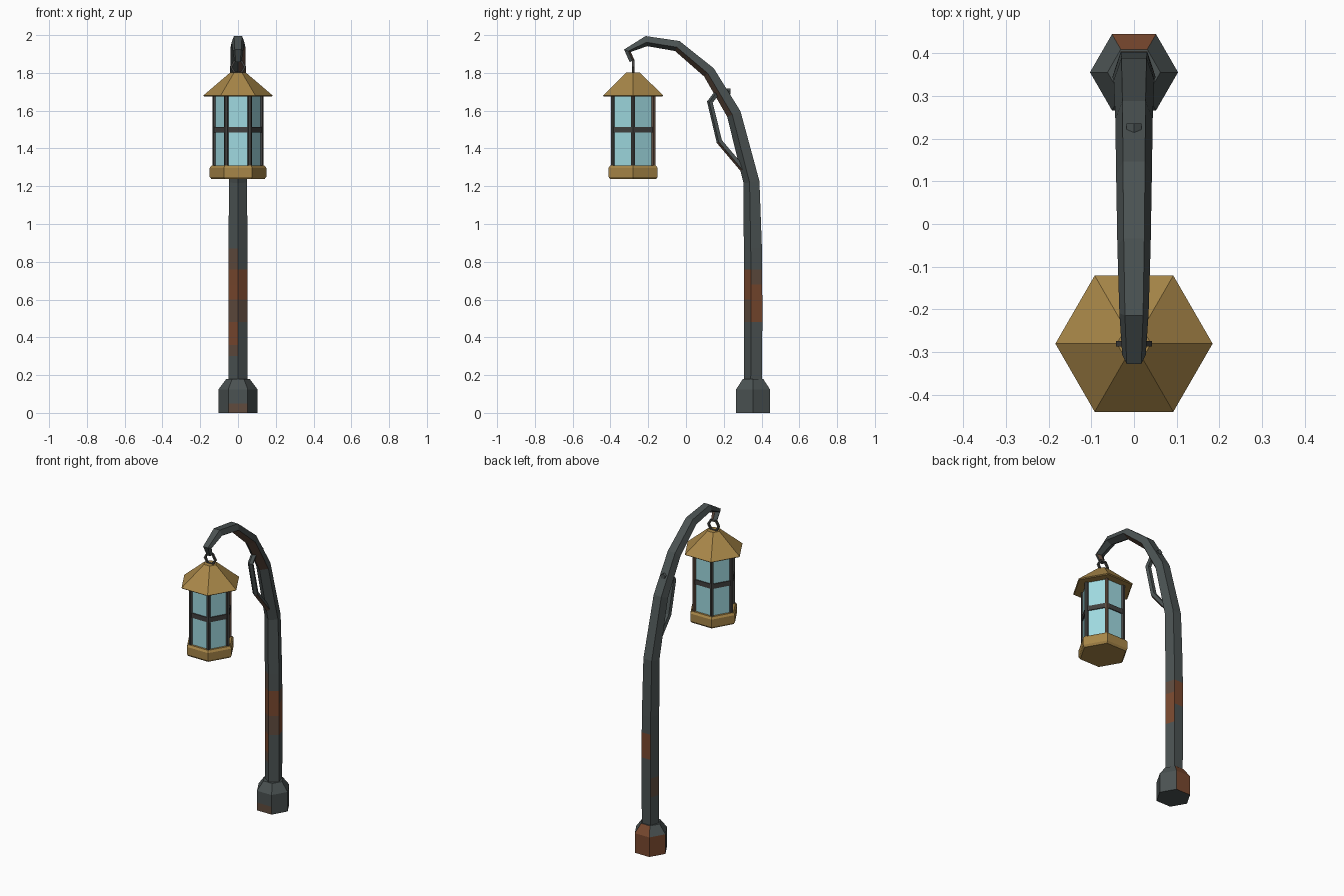
import bpy, bmesh, math
from mathutils import Vector

cube = bpy.data.objects.get("Cube")
if cube:
    bpy.data.objects.remove(cube, do_unlink=True)


def material(name, r, g, b):
    m = bpy.data.materials.new(name)
    m.use_nodes = True
    m.diffuse_color = (r, g, b, 1)
    bsdf = m.node_tree.nodes["Principled BSDF"]
    bsdf.inputs["Base Color"].default_value = (r, g, b, 1)
    bsdf.inputs["Roughness"].default_value = 0.8
    return m


IRON = material("dark iron", 0.07, 0.085, 0.085)
RUST = material("rust", 0.19, 0.065, 0.028)
STAIN = material("faint rust", 0.115, 0.07, 0.048)
BRASS = material("brass", 0.39, 0.24, 0.065)
GLASS = material("pale blue glass", 0.35, 0.70, 0.75)
FRAME = material("window frame", 0.055, 0.053, 0.05)


def loft(name, rings, mats, rule=None, closed=False):
    """Skin a list of rings; rule(side, centre) picks the material slot."""
    bm = bmesh.new()
    rows = [[bm.verts.new(p) for p in ring] for ring in rings]
    n = len(rows[0])
    pairs = list(zip(rows, rows[1:]))
    if closed:
        pairs.append((rows[-1], rows[0]))
    for a, b in pairs:
        for k in range(n):
            j = (k + 1) % n
            f = bm.faces.new((a[k], a[j], b[j], b[k]))
            if rule:
                f.material_index = rule(k, f.calc_center_median())
    if not closed:
        bm.faces.new(rows[0])
        bm.faces.new(rows[-1])
    bmesh.ops.recalc_face_normals(bm, faces=bm.faces)
    mesh = bpy.data.meshes.new(name)
    bm.to_mesh(mesh)
    bm.free()
    for m in mats:
        mesh.materials.append(m)
    obj = bpy.data.objects.new(name, mesh)
    bpy.context.collection.objects.link(obj)
    return obj


def hexagon(y, z, r, x=0):
    return [Vector((x + r * math.cos(k * math.pi / 3),
                    y + r * math.sin(k * math.pi / 3), z)) for k in range(6)]


def hex_stack(name, y, profile, mats, rule=None, closed=False, x=0):
    return loft(name, [hexagon(y, z, r, x) for r, z in profile], mats, rule, closed)


def bent_tube(path, sides):
    """Rings along a path in the yz plane: (y, z, half width, half depth)."""
    pts = [Vector((0, p[0], p[1])) for p in path]
    rings = []
    for i, c in enumerate(pts):
        t = Vector()
        if i > 0:
            t += (c - pts[i - 1]).normalized()
        if i < len(pts) - 1:
            t += (pts[i + 1] - c).normalized()
        t.normalize()
        out = Vector((0, t.z, -t.y))
        w, d = path[i][2:]
        angles = [math.pi + k * math.tau / sides for k in range(sides)]
        rings.append([c + Vector((w * math.sin(a), 0, 0)) + out * d * math.cos(a)
                      for a in angles])
    return rings


# Foot of the post
def foot_rust(side, c):
    if side == 1 or (side == 2 and c.z < 0.12):
        return 1
    return 2 if side == 4 and c.z < 0.05 else 0


POST_Y = 0.355
hex_stack("post_foot", POST_Y, [(0.103, 0), (0.103, 0.05), (0.103, 0.125), (0.062, 0.18)],
          [IRON, RUST, STAIN], foot_rust)

# Post and curved arm, five sided with a ridge on the inner side
post = [(0.357 + 0.004 * math.sin(z * 3), z, 0.053, 0.053)
        for z in (0.15, 0.3, 0.36, 0.48, 0.6, 0.68, 0.76, 0.87)]
arm = [(0.351, 1.222, 0.05, 0.047), (0.257, 1.584, 0.046, 0.042),
       (0.124, 1.805, 0.044, 0.037), (-0.045, 1.945, 0.041, 0.032),
       (-0.21, 1.971, 0.036, 0.03), (-0.312, 1.918, 0.029, 0.021),
       (-0.287, 1.862, 0.02, 0.015)]
# side, low, high, material slot
PATCHES = [(0, 0.3, 0.36, 2), (0, 0.36, 0.48, 1), (0, 0.48, 0.6, 2), (0, 0.6, 0.76, 1),
           (0, 0.76, 0.87, 2), (1, 0.36, 0.48, 2), (2, 0.6, 0.76, 1), (3, 0.48, 0.6, 1),
           (3, 0.6, 0.68, 1), (3, 0.68, 0.76, 2), (4, 0.48, 0.6, 2), (4, 0.6, 0.76, 1),
           (4, 1.65, 1.9, 2)]


def post_rust(side, c):
    for s, low, high, slot in PATCHES:
        if s == side and low < c.z < high:
            return slot
    return 0


loft("post_and_arm", bent_tube(post + arm, 5), [IRON, RUST, STAIN], post_rust)

# Brace loop on the inner side of the arm
brace = [(0.32, 1.27), (0.178, 1.437), (0.128, 1.645), (0.17, 1.70), (0.235, 1.70)]
loft("arm_brace", bent_tube([(y, z, 0.018, 0.017) for y, z in brace], 5),
     [IRON, STAIN], lambda side, c: int(c.z < 1.38 and side in (0, 4)))

# Hanging ring, six sided, facing the front
LAMP_Y = -0.28
ring = []
for k in range(6):
    a = k * math.pi / 3
    d = Vector((math.cos(a), 0, math.sin(a)))
    centre = Vector((0, LAMP_Y, 1.832)) + d * 0.036
    ring.append([centre + d * 0.009 * math.cos(b) + Vector((0, 0.009 * math.sin(b), 0))
                 for b in (math.tau * j / 4 + math.pi / 4 for j in range(4))])
loft("hanging_ring", ring, [FRAME], closed=True)

# Lantern body
hex_stack("lantern_roof", LAMP_Y, [(0.178, 1.675), (0.184, 1.68), (0.04, 1.803)], [BRASS])
hex_stack("lantern_glass", LAMP_Y, [(0.125, 1.29), (0.125, 1.685)], [GLASS])
hex_stack("lantern_tray", LAMP_Y,
          [(0.14, 1.237), (0.15, 1.25), (0.15, 1.297), (0.14, 1.31)], [BRASS])

# Window frame: corner bars and the middle band
for i, p in enumerate(hexagon(LAMP_Y, 0, 0.124)):
    hex_stack(f"corner_bar_{i + 1}", p.y, [(0.012, 1.3), (0.012, 1.685)],
              [FRAME if i != 1 else STAIN], x=p.x)
hex_stack("middle_band", LAMP_Y,
          [(0.115, 1.484), (0.132, 1.484), (0.132, 1.514), (0.115, 1.514)],
          [FRAME], closed=True)
